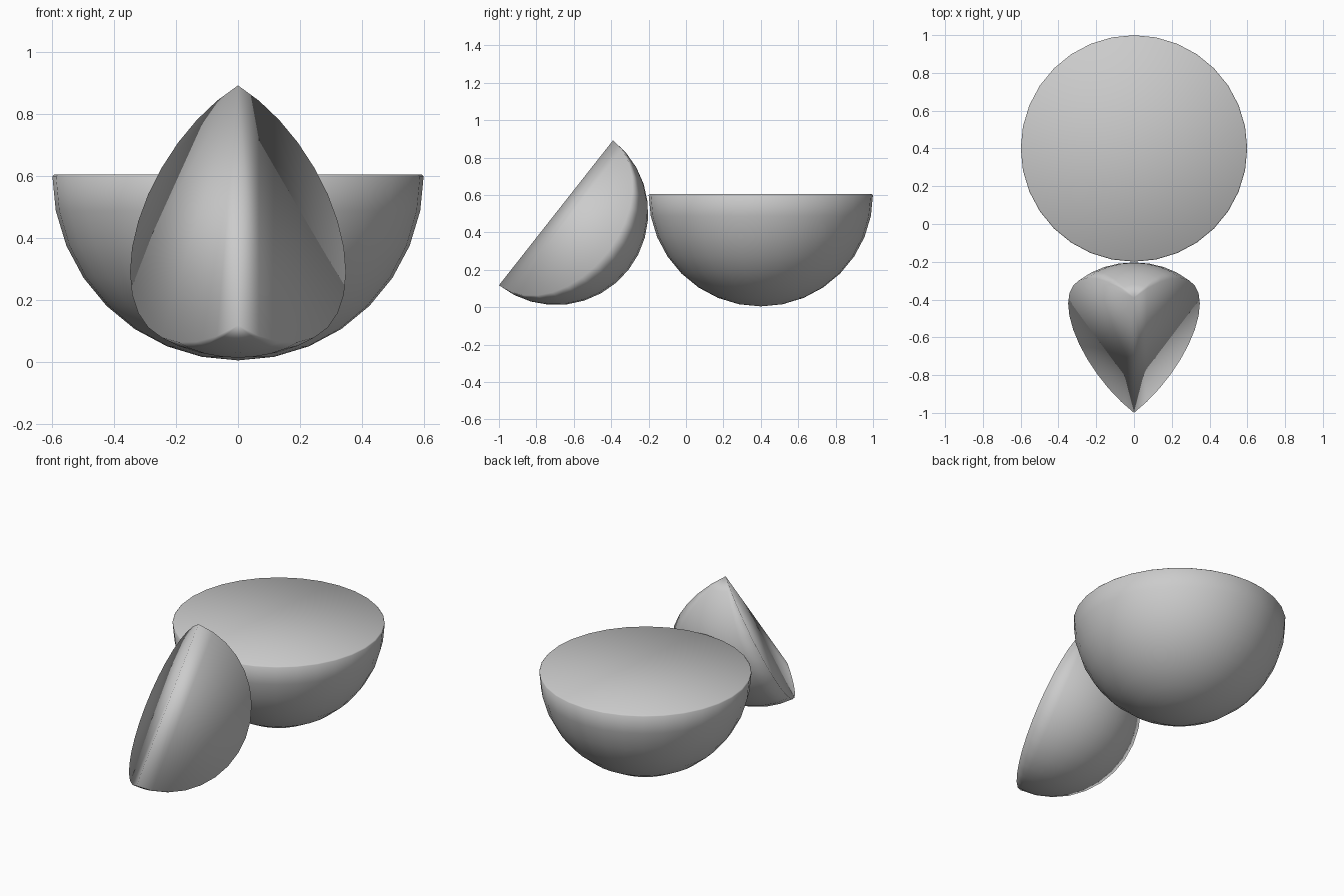
import bpy, bmesh
from math import sin, cos, pi, radians
from mathutils import Matrix, Vector

if "Cube" in bpy.data.objects:
    bpy.data.objects.remove(bpy.data.objects["Cube"])


def finish(name, bm, location=(0, 0, 0)):
    bmesh.ops.recalc_face_normals(bm, faces=bm.faces[:])
    for f in bm.faces:
        f.smooth = True
    mesh = bpy.data.meshes.new(name)
    bm.to_mesh(mesh)
    bm.free()
    ob = bpy.data.objects.new(name, mesh)
    ob.location = location
    bpy.context.collection.objects.link(ob)
    return ob


# Fruit half: lower half of a sphere, closed by a flat cut with a tiny soft rim
bm = bmesh.new()
bmesh.ops.create_uvsphere(bm, u_segments=32, v_segments=16, radius=0.6)
bmesh.ops.delete(bm, geom=[v for v in bm.verts if v.co.z > 0.01], context='VERTS')
rim = [e for e in bm.edges if e.is_boundary]
bmesh.ops.contextual_create(bm, geom=rim)
bmesh.ops.bevel(bm, geom=rim, offset=0.006, segments=1, affect='EDGES')
finish("fruit_half", bm, (0, 0.4, 0.604))

# Fruit wedge: quarter sphere, its straight edge running between two tips
low, high = Vector((0, -1.0, 0.117)), Vector((0, -0.39, 0.892))
axis = (high - low).normalized()
radius = (high - low).length / 2
outward = Vector((0, axis.z, -axis.y))
side = Vector((1, 0, 0))
bm = bmesh.new()
tips = [bm.verts.new(axis * -radius), bm.verts.new(axis * radius)]
arcs = []
for i in range(9):
    a = radians(-45 + 90 * i / 8)
    ray = outward * cos(a) + side * sin(a)
    ring = [bm.verts.new(radius * (ray * sin(t) - axis * cos(t)))
            for t in (pi * j / 16 for j in range(1, 16))]
    arcs.append([tips[0]] + ring + [tips[1]])
for p, q in zip(arcs, arcs[1:]):
    for j in range(16):
        corners = dict.fromkeys((p[j], q[j], q[j + 1], p[j + 1]))
        bm.faces.new(list(corners))
# Two flat cut faces
bm.faces.new(arcs[0])
bm.faces.new(arcs[-1])
finish("fruit_wedge", bm, (low + high) / 2)
